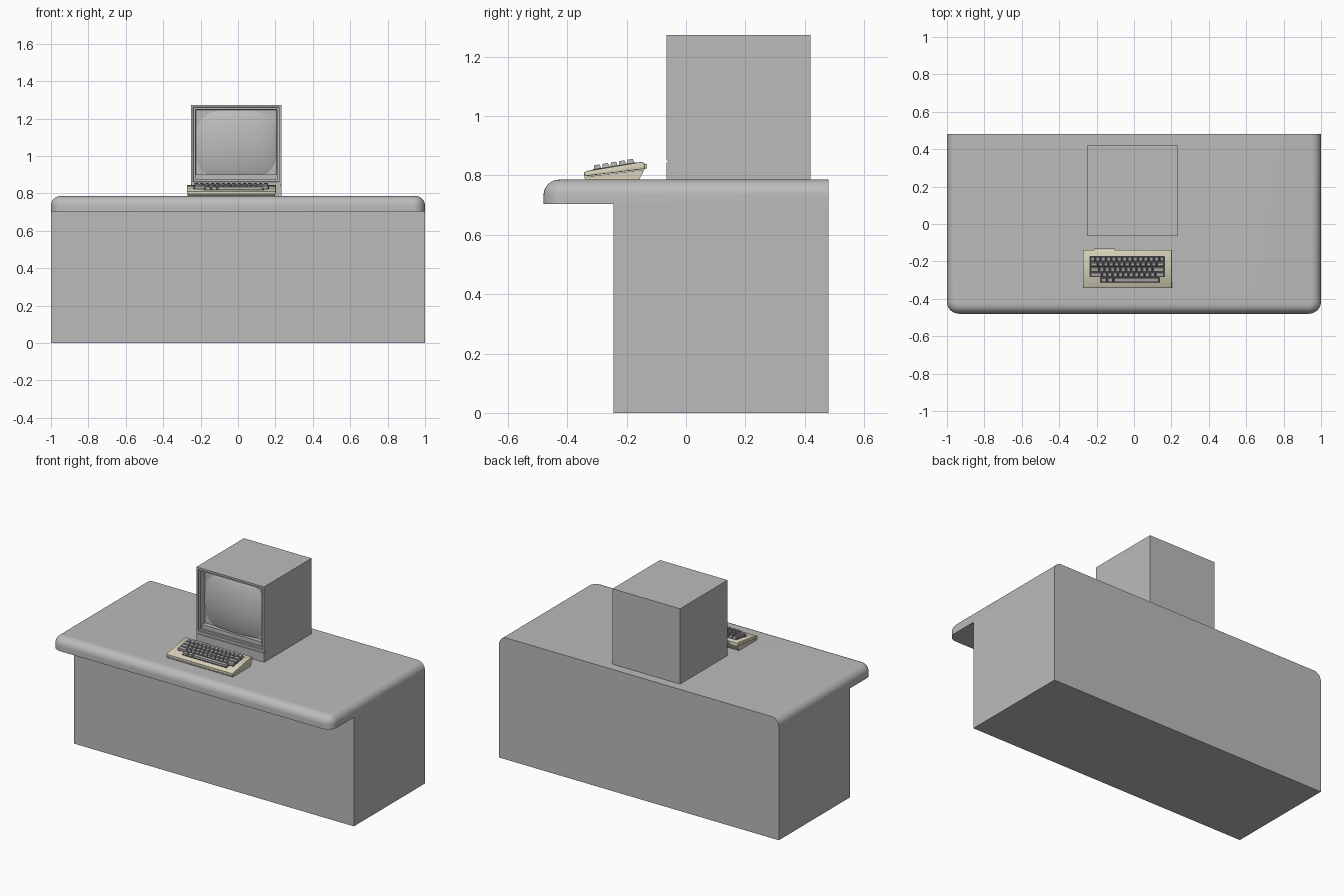
import bpy, bmesh, math
from mathutils import Matrix, Vector

cube = bpy.data.objects.get("Cube")
if cube:
    bpy.data.objects.remove(cube, do_unlink=True)


def material(name, r, g, b):
    m = bpy.data.materials.new(name)
    m.use_nodes = True
    m.diffuse_color = (r, g, b, 1)
    m.node_tree.nodes["Principled BSDF"].inputs["Base Color"].default_value = (r, g, b, 1)
    return m


GREY = material("plain grey", 0.5, 0.5, 0.5)
CREAM = material("cream plastic", 0.7, 0.66, 0.5)
KEY = material("key grey", 0.42, 0.42, 0.42)
DARK = material("key well dark", 0.1, 0.1, 0.1)


def finish(name, bm, mat, smooth=False):
    bmesh.ops.recalc_face_normals(bm, faces=bm.faces)
    mesh = bpy.data.meshes.new(name)
    bm.to_mesh(mesh)
    bm.free()
    mesh.materials.append(mat)
    ob = bpy.data.objects.new(name, mesh)
    bpy.context.collection.objects.link(ob)
    if smooth:
        bpy.ops.object.select_all(action="DESELECT")
        ob.select_set(True)
        bpy.context.view_layer.objects.active = ob
        bpy.ops.object.shade_smooth_by_angle(angle=math.radians(35))
    return ob


def add_box(bm, lo, hi):
    lo, hi = Vector(lo), Vector(hi)
    m = Matrix.Translation((lo + hi) / 2) @ Matrix.Diagonal((*(hi - lo), 1))
    return bmesh.ops.create_cube(bm, size=1, matrix=m)["verts"]


def box(name, lo, hi, mat):
    bm = bmesh.new()
    add_box(bm, lo, hi)
    return finish(name, bm, mat)


def extrude_x(name, profile, x0, x1, mat, bevel=0.0):
    """Extrude a (y, z) profile along x."""
    bm = bmesh.new()
    face = bm.faces.new([bm.verts.new((x0, y, z)) for y, z in profile])
    ext = bmesh.ops.extrude_face_region(bm, geom=[face])["geom"]
    for v in ext:
        if isinstance(v, bmesh.types.BMVert):
            v.co.x = x1
    bmesh.ops.recalc_face_normals(bm, faces=bm.faces)
    if bevel:
        ends = [e for e in bm.edges if abs(e.verts[0].co.x - e.verts[1].co.x) < 1e-6]
        bmesh.ops.bevel(bm, geom=ends, offset=bevel, segments=2, profile=0.5, affect="EDGES")
    return finish(name, bm, mat, True)


# Desk body and rounded top; the back edge stays square
box("desk_body", (-1, -0.245, 0), (1, 0.48, 0.705), GREY)

bm = bmesh.new()
add_box(bm, (-1, -0.48, 0.704), (1, 0.48, 0.786))
corners = [e for e in bm.edges if all(v.co.y < 0 for v in e.verts)
           and abs(e.verts[0].co.x - e.verts[1].co.x) < 0.01]
bmesh.ops.bevel(bm, geom=corners, offset=0.065, segments=8, profile=0.5, affect="EDGES")
rim = [e for e in bm.edges if all(v.co.z > 0.78 for v in e.verts)
       and not all(v.co.y > 0.47 for v in e.verts)]
bmesh.ops.bevel(bm, geom=rim, offset=0.052, segments=8, profile=0.5, affect="EDGES")
finish("desk_top", bm, GREY, True)

# Monitor shell with a stepped recess in the front
X0, X1, Y0, Y1 = -0.252, 0.232, -0.065, 0.42
bm = bmesh.new()
add_box(bm, (X0, Y0, 0.85), (X1, Y1, 1.273))
front = min(bm.faces, key=lambda f: f.calc_center_median().y)
for thick, depth in ((0.012, 0), (0.001, -0.01), (0.011, 0), (0.003, -0.04)):
    bmesh.ops.inset_region(bm, faces=[front], thickness=thick, depth=depth, use_even_offset=True)
finish("monitor_shell", bm, GREY)

# Bulging screen
bm = bmesh.new()
bmesh.ops.create_grid(bm, x_segments=24, y_segments=24, size=1)
for v in bm.verts:
    u, w = v.co.x, v.co.y
    bulge = 0.036 * (1 - u * u) ** 0.8 + 0.036 * (1 - w * w) ** 0.8
    v.co = ((X0 + X1) / 2 + 0.215 * u, Y0 + 0.082 - bulge, 1.0615 + 0.185 * w)
screen = finish("screen", bm, GREY, True)
if screen.data.polygons[0].normal.y > 0:
    screen.data.flip_normals()

# Monitor chin, set off from the shell by a shallow groove
box("monitor_seam", (X0 + 0.004, Y0 + 0.006, 0.83), (X1 - 0.004, Y1, 0.86), GREY)
box("monitor_chin", (X0, Y0, 0.784), (X1, Y1, 0.843), GREY)
box("monitor_rear", (X0, Y0 + 0.02, 0.8), (X1, Y1, 0.9), GREY)

# Keyboard case: sloping upper shell over a wedge base
KX0, KX1 = -0.273, 0.203
upper = [(-0.343, 0.797), (-0.343, 0.81), (-0.334, 0.8155), (-0.15, 0.846),
         (-0.14, 0.841), (-0.138, 0.822)]
extrude_x("keyboard_upper_case", upper, KX0, KX1, CREAM, 0.004)
lower = [(-0.338, 0.786), (-0.342, 0.79), (-0.342, 0.795), (-0.14, 0.82),
         (-0.145, 0.81), (-0.158, 0.786)]
extrude_x("keyboard_base", lower, KX0 + 0.004, KX1 - 0.004, CREAM)
box("keyboard_port", (-0.215, -0.145, 0.824), (-0.105, -0.132, 0.838), CREAM)

# Frame of the sloping deck: origin at the front left of the key area
slope = math.atan2(0.0305, 0.184)
deck = Matrix.Translation((-0.236, -0.312, 0.8192)) @ Matrix.Rotation(slope, 4, "X")
PITCH, UNIT = 0.0284, 0.4 / 14


def deck_box(bm, lo, hi, taper=0.0):
    verts = add_box(bm, lo, hi)
    mid = (Vector(lo) + Vector(hi)) / 2
    for v in verts:
        if v.co.z > mid.z:
            v.co.x -= math.copysign(taper, v.co.x - mid.x)
            v.co.y -= math.copysign(taper, v.co.y - mid.y)
        v.co = deck @ v.co


# Dark key bed
bm = bmesh.new()
deck_box(bm, (-0.002, PITCH, -0.004), (0.402, 5 * PITCH + 0.002, 0.002))
deck_box(bm, (1.9 * UNIT, -0.002, -0.004), (13.1 * UNIT, PITCH, 0.002))
finish("key_bed", bm, DARK)

# Key rows from front to back: start offset and key widths in units
rows = [
    (2, [1.2, 1.2, 8.6]),
    (0, [2.25] + [1] * 10 + [1.75]),
    (0, [1.75] + [1] * 10 + [2.25]),
    (0, [1.5] + [1] * 11 + [1.5]),
    (0, [1] * 14),
]
bm = bmesh.new()
for i, (start, widths) in enumerate(rows):
    x = start
    for w in widths:
        deck_box(bm, (x * UNIT + 0.002, i * PITCH + 0.002, 0),
                 ((x + w) * UNIT - 0.002, (i + 1) * PITCH - 0.002, 0.0145), 0.003)
        x += w
finish("keys", bm, KEY)
